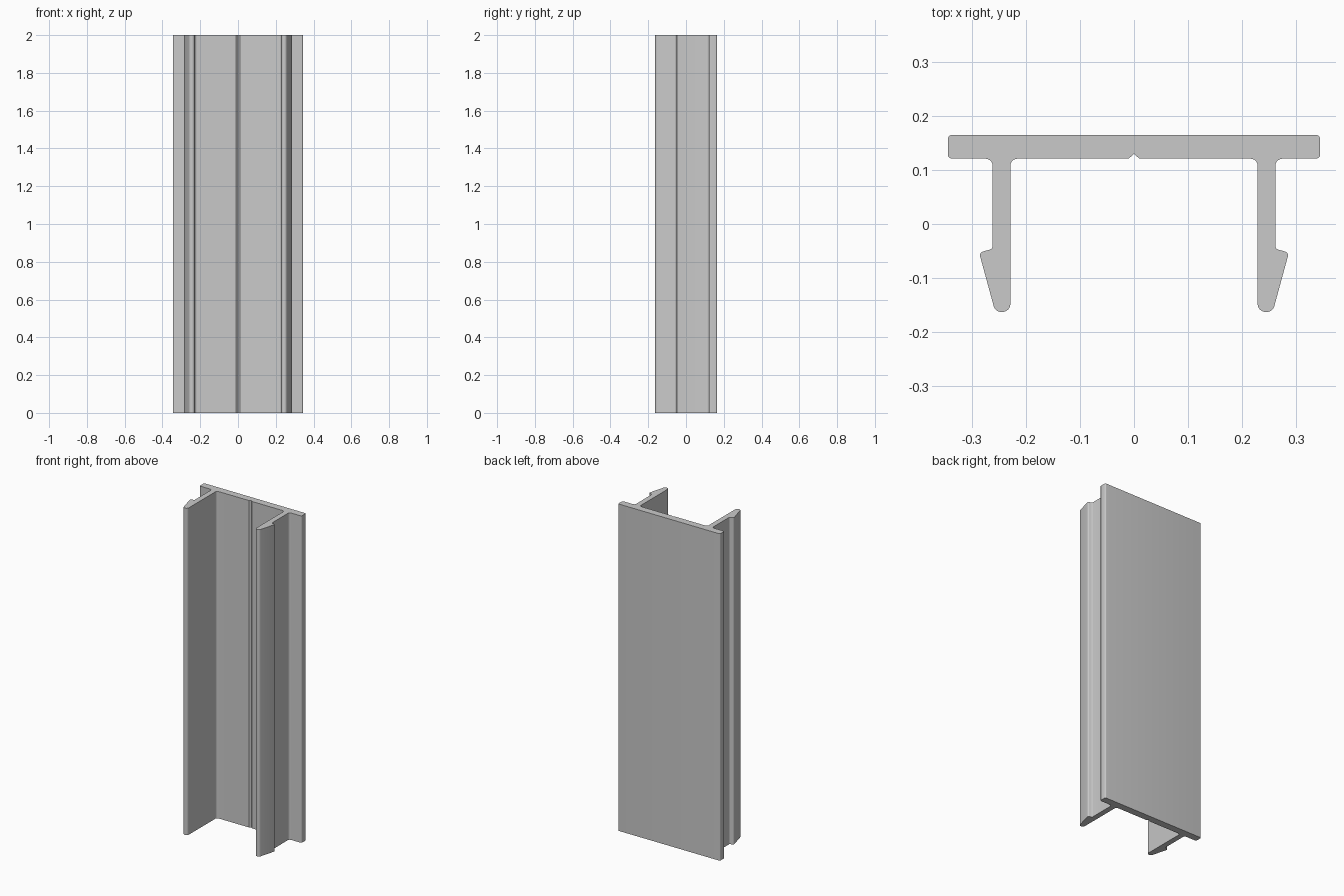
import bpy, bmesh
from math import tan
from mathutils import Vector

cube = bpy.data.objects.get("Cube")
if cube:
    bpy.data.objects.remove(cube, do_unlink=True)

HEIGHT = 2.0

# Half cross-section, groove to back centre: x, y, corner radius
CORNERS = [
    (0.0, 0.13, 0), (0.01, 0.121, 0.003),                   # groove
    (0.229, 0.121, 0.013), (0.229, -0.163, 0.015),          # inner leg face
    (0.257, -0.163, 0.015), (0.287, -0.053, 0.007),         # tip and barb
    (0.262, -0.046, 0.007), (0.262, 0.121, 0.013),          # outer leg face
    (0.345, 0.121, 0.008), (0.345, 0.165, 0.008),           # plate edge
    (0.0, 0.165, 0),
]


def fillet(prev, corner, nxt, radius, steps=6):
    """Points of an arc tangent to both sides of a corner."""
    a, b = (prev - corner).normalized(), (nxt - corner).normalized()
    reach = radius / tan(a.angle(b) / 2)
    centre = corner + (a + b).normalized() * (reach ** 2 + radius ** 2) ** 0.5
    start = (corner + a * reach - centre).normalized()
    end = (corner + b * reach - centre).normalized()
    return [centre + start.slerp(end, i / steps) * radius for i in range(steps + 1)]


def rounded_half():
    pts = [Vector((x, y)) for x, y, _ in CORNERS]
    out = [pts[0]]
    for i in range(1, len(pts) - 1):
        out += fillet(pts[i - 1], pts[i], pts[i + 1], CORNERS[i][2])
    return out


# Mirrored closed outline
half = rounded_half()
outline = half + [Vector((-p.x, p.y)) for p in reversed(half[1:])]

# Extruded clip-in channel
bm = bmesh.new()
base = bm.faces.new([bm.verts.new((p.x, p.y, 0)) for p in outline])
grown = bmesh.ops.extrude_face_region(bm, geom=[base], use_keep_orig=True)
top = [v for v in grown["geom"] if isinstance(v, bmesh.types.BMVert)]
bmesh.ops.translate(bm, verts=top, vec=(0, 0, HEIGHT))
bmesh.ops.recalc_face_normals(bm, faces=bm.faces)
mesh = bpy.data.meshes.new("clip_channel")
bm.to_mesh(mesh)
bm.free()
channel = bpy.data.objects.new("clip_channel", mesh)
bpy.context.collection.objects.link(channel)

# Plain grey material
grey = bpy.data.materials.new("plain_grey")
grey.use_nodes = True
colour = (0.59, 0.59, 0.59, 1)
grey.diffuse_color = colour
grey.node_tree.nodes["Principled BSDF"].inputs["Base Color"].default_value = colour
mesh.materials.append(grey)

# Smooth fillets, sharp ends
bpy.ops.object.select_all(action="DESELECT")
channel.select_set(True)
bpy.context.view_layer.objects.active = channel
bpy.ops.object.shade_smooth_by_angle(angle=0.5)
